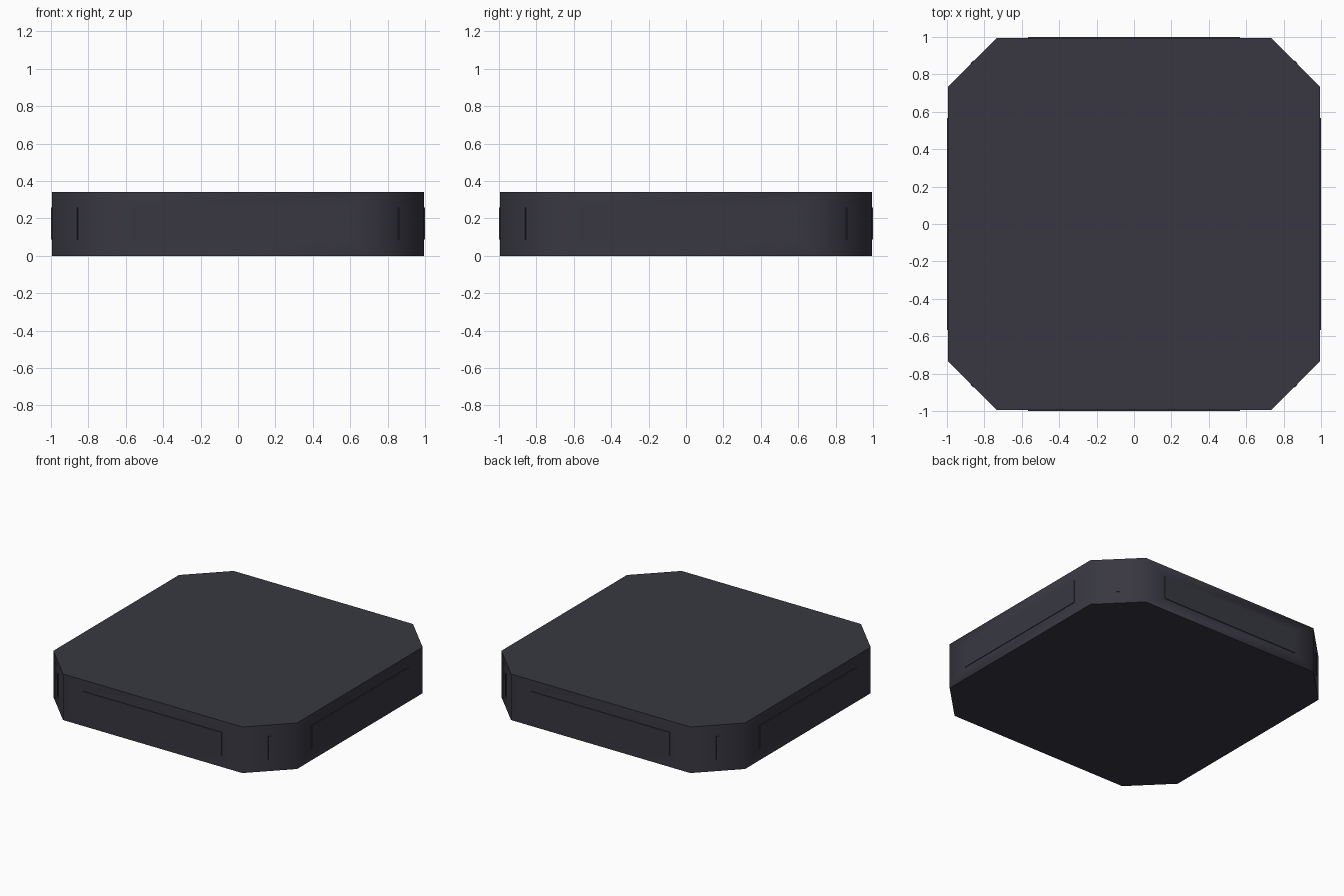
import bpy, bmesh, math
from mathutils import Vector

if "Cube" in bpy.data.objects:
    bpy.data.objects.remove(bpy.data.objects["Cube"])

S, C, H = 0.995, 0.732, 0.34      # half width, corner start, height
Z0, Z1, RAISE = 0.087, 0.257, 0.005
MARGIN = 0.165                    # panel distance from the vertical edges (long sides)

bm = bmesh.new()

# Chamfered square outline, extruded to a slab
outline = [(C, -S), (S, -C), (S, C), (C, S), (-C, S), (-S, C), (-S, -C), (-C, -S)]
base = bm.faces.new([bm.verts.new((x, y, 0)) for x, y in outline])
ext = bmesh.ops.extrude_face_region(bm, geom=[base], use_keep_orig=True)
top = [v for v in ext["geom"] if isinstance(v, bmesh.types.BMVert)]
bmesh.ops.translate(bm, verts=top, vec=(0, 0, H))
bmesh.ops.recalc_face_normals(bm, faces=bm.faces[:])

# Slightly raised panel on each side face (a thin sliver on the corners)
sides = [f for f in bm.faces if abs(f.normal.z) < 0.5]
for f in sides:
    n = f.normal.copy()
    mid = f.calc_center_median()
    along = Vector((0, 0, 1)).cross(n).normalized()
    half = max(abs((v.co - mid).dot(along)) for v in f.verts)
    half_panel = C - MARGIN if half > 0.5 else 0.01
    bmesh.ops.inset_individual(bm, faces=[f], thickness=0.02)
    for v in f.verts:
        side = 1 if (v.co - mid).dot(along) > 0 else -1
        z = Z1 if v.co.z > mid.z else Z0
        v.co = mid + along * side * half_panel
        v.co.z = z
    raised = bmesh.ops.extrude_discrete_faces(bm, faces=[f])["faces"]
    bmesh.ops.translate(bm, verts=raised[0].verts[:], vec=n * RAISE)

bmesh.ops.recalc_face_normals(bm, faces=bm.faces[:])
mesh = bpy.data.meshes.new("octagonal_slab")
bm.to_mesh(mesh)
bm.free()
slab = bpy.data.objects.new("octagonal_slab", mesh)
bpy.context.collection.objects.link(slab)

# Dark finish
mat = bpy.data.materials.new("dark_slate")
mat.diffuse_color = (0.04, 0.039, 0.054, 1)
mat.use_nodes = True
mat.node_tree.nodes["Principled BSDF"].inputs["Base Color"].default_value = mat.diffuse_color
mesh.materials.append(mat)

# Soft corners, crisp rims
bpy.context.view_layer.objects.active = slab
slab.select_set(True)
bpy.ops.object.shade_smooth_by_angle(angle=math.radians(50))
